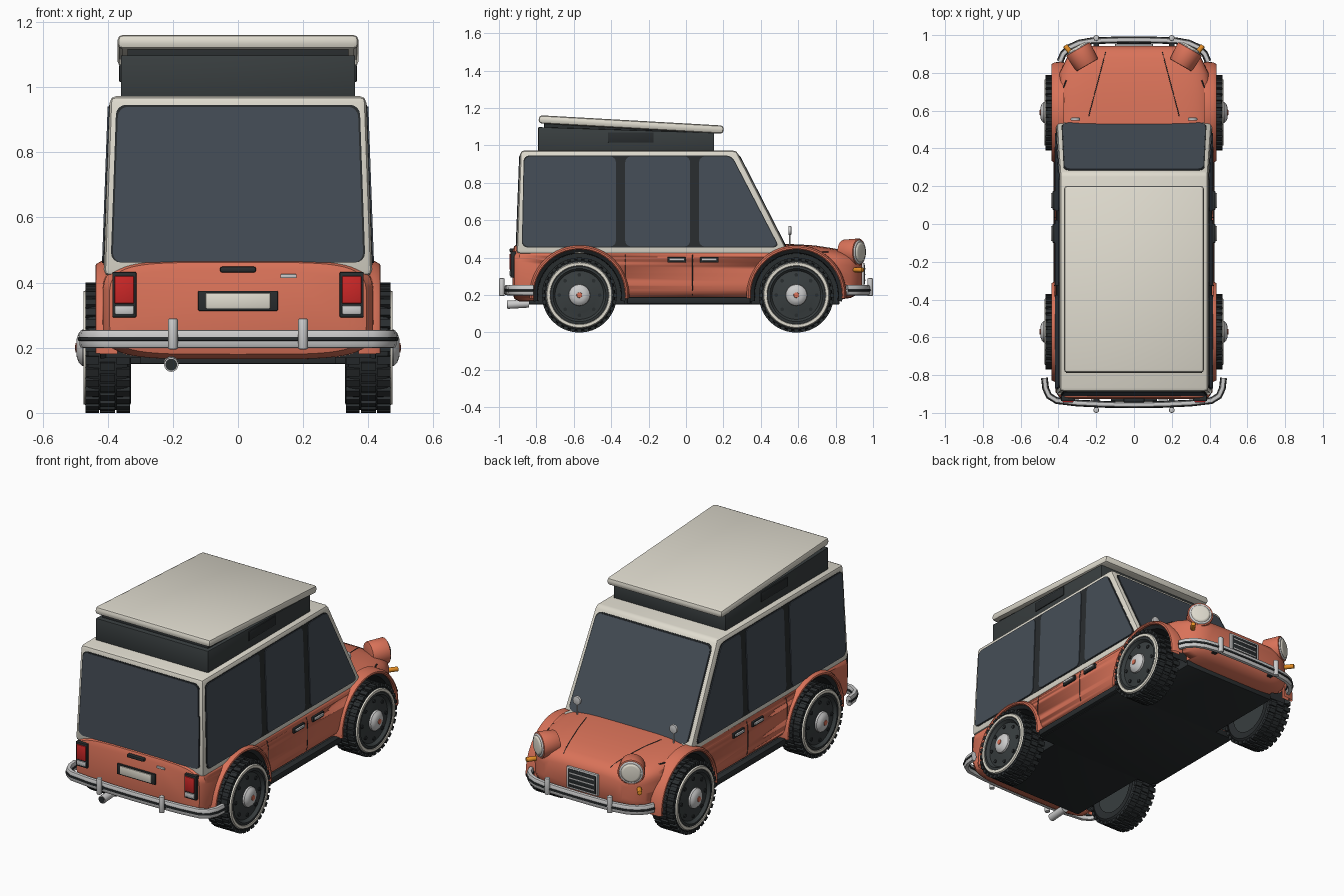
import bpy, bmesh
from math import sin, cos, pi, radians, copysign
from mathutils import Matrix, Vector, Euler

if "Cube" in bpy.data.objects:
    bpy.data.objects.remove(bpy.data.objects["Cube"])

COL = dict(paint=(.70, .17, .10), cream=(.74, .71, .62), glass=(.06, .075, .095), black=(.022, .026, .028),
           rim=(.04, .048, .05), chrome=(.55, .55, .55), red=(.6, .02, .02), amber=(.8, .28, .02))
MAT = {}
for k, c in COL.items():
    MAT[k] = bpy.data.materials.new(k)
    MAT[k].diffuse_color = (*c, 1)


def finish(name, bm, mat, bevel=0, segs=2):
    bmesh.ops.remove_doubles(bm, verts=bm.verts, dist=1e-5)
    bmesh.ops.recalc_face_normals(bm, faces=bm.faces)
    if bevel:
        es = [e for e in bm.edges if len(e.link_faces) == 2 and e.calc_face_angle() > .6]
        bmesh.ops.bevel(bm, geom=es, offset=bevel, segments=segs, affect='EDGES', profile=.5)
    me = bpy.data.meshes.new(name)
    bm.to_mesh(me)
    bm.free()
    ob = bpy.data.objects.new(name, me)
    bpy.context.collection.objects.link(ob)
    me.materials.append(MAT[mat])
    bpy.ops.object.select_all(action='DESELECT')
    ob.select_set(True)
    bpy.context.view_layer.objects.active = ob
    bpy.ops.object.shade_smooth_by_angle(angle=radians(35))
    return ob


def box(name, loc, size, mat, bevel=.004, rot=(0, 0, 0)):
    bm = bmesh.new()
    bmesh.ops.create_cube(bm, size=1, matrix=Matrix.LocRotScale(Vector(loc), Euler(rot), Vector(size)))
    return finish(name, bm, mat, bevel)


def cyl(name, p, q, r, mat, r2=None, bevel=0, n=24):
    p, q = Vector(p), Vector(q)
    bm = bmesh.new()
    m = Matrix.Translation((p + q) / 2) @ (q - p).to_track_quat('Z', 'Y').to_matrix().to_4x4()
    bmesh.ops.create_cone(bm, cap_ends=True, segments=n, radius1=r, radius2=r2 or r, depth=(q - p).length, matrix=m)
    return finish(name, bm, mat, bevel)


def panel(name, pts, fn, th, mat, corner=0, bevel=0):
    """Flat outline with rounded corners, thickened, then mapped into place by fn(u, v, w)."""
    bm = bmesh.new()
    f = bm.faces.new([bm.verts.new((u, v, 0)) for u, v in pts])
    if corner:
        bmesh.ops.bevel(bm, geom=bm.verts[:], offset=corner, segments=4, affect='VERTICES', profile=.5)
    ext = bmesh.ops.extrude_face_region(bm, geom=bm.faces[:])
    bmesh.ops.translate(bm, vec=(0, 0, th), verts=[g for g in ext['geom'] if isinstance(g, bmesh.types.BMVert)])
    for v in bm.verts:
        v.co = fn(*v.co)
    return finish(name, bm, mat, bevel)


def lathe(name, prof, loc, s, mat, a0=0, a1=360, n=48):
    """Spin (x, radius) points about the x axis; s mirrors the side."""
    bm = bmesh.new()
    rings = []
    for i in range(n + 1):
        a = radians(a0 + (a1 - a0) * i / n)
        rings.append([bm.verts.new((s * x, loc[0] + r * cos(a), loc[1] + r * sin(a))) for x, r in prof])
    for A, B in zip(rings, rings[1:]):
        for j in range(len(prof) - 1):
            bm.faces.new((A[j], A[j + 1], B[j + 1], B[j]))
    bmesh.ops.dissolve_degenerate(bm, dist=1e-6, edges=bm.edges)
    return finish(name, bm, mat)


def bar(name, half, z, hh, ht, mat):
    """Sweep a rounded section along a horizontal path mirrored in x."""
    path = [Vector((-x, y, 0)) for x, y in half[:-1]] + [Vector((x, y, 0)) for x, y in reversed(half)]
    bm = bmesh.new()
    rings = []
    for i, p in enumerate(path):
        t = (path[min(i + 1, len(path) - 1)] - path[max(i - 1, 0)]).normalized()
        nrm = Vector((t.y, -t.x, 0))
        ring = []
        for k in range(12):
            c, s = cos(k * pi / 6), sin(k * pi / 6)
            ring.append(bm.verts.new(p + nrm * ht * copysign(abs(c) ** .6, c) + Vector((0, 0, z + hh * copysign(abs(s) ** .6, s)))))
        rings.append(ring)
    for A, B in zip(rings, rings[1:]):
        for k in range(12):
            bm.faces.new((A[k], A[k - 1], B[k - 1], B[k]))
    bm.faces.new(rings[0])
    bm.faces.new(rings[-1])
    return finish(name, bm, mat)


def seam(name, pts, r=.003):
    cu = bpy.data.curves.new(name, 'CURVE')
    cu.dimensions, cu.bevel_depth, cu.bevel_resolution = '3D', r, 1
    sp = cu.splines.new('POLY')
    sp.points.add(len(pts) - 1)
    for p, c in zip(sp.points, pts):
        p.co = (*c, 1)
    cu.materials.append(MAT['black'])
    bpy.context.collection.objects.link(bpy.data.objects.new(name, cu))


# Lower body: stations (y, half width, bottom z, top z), superellipse sections
ST = [(-.927, .35, .21, .44), (-.918, .395, .18, .462), (-.89, .415, .165, .474), (-.5, .422, .163, .474), (.5, .422, .163, .476),
      (.68, .415, .165, .466), (.80, .395, .172, .447), (.88, .355, .185, .428), (.92, .31, .205, .41), (.942, .25, .24, .375)]
N = 4.8


def section(y):
    for a, b in zip(ST, ST[1:]):
        if y <= b[0]:
            t = (y - a[0]) / (b[0] - a[0])
            return [a[i] + (b[i] - a[i]) * t for i in (1, 2, 3)]


def side_x(y, z):
    w, b, t = section(y)
    return w * (1 - abs((z - (b + t) / 2) / ((t - b) / 2)) ** N) ** (1 / N)


def top_z(x, y):
    w, b, t = section(y)
    return (b + t) / 2 + (t - b) / 2 * (1 - abs(x / w) ** N) ** (1 / N)


bm = bmesh.new()
rings = []
for y, w, b, t in ST:
    ring = []
    for k in range(56):
        c, s = cos(2 * pi * k / 56), sin(2 * pi * k / 56)
        ring.append(bm.verts.new((w * copysign(abs(c) ** (2 / N), c), y, (b + t) / 2 + (t - b) / 2 * copysign(abs(s) ** (2 / N), s))))
    rings.append(ring)
for A, B in zip(rings, rings[1:]):
    for k in range(56):
        bm.faces.new((A[k], A[k - 1], B[k - 1], B[k]))
bm.faces.new(rings[0])
bm.faces.new(rings[-1])
body = finish("body_shell", bm, 'paint')
AXLES = dict(rear=-.57, front=.59)
for y in AXLES.values():
    for s in (1, -1):
        cut = cyl("arch_cutter", (s * .295, y, .2), (s * .6, y, .2), .245, 'black', n=64)
        m = body.modifiers.new("arch", 'BOOLEAN')
        m.object, m.operation, m.solver = cut, 'DIFFERENCE', 'EXACT'
        bpy.context.view_layer.objects.active = body
        bpy.ops.object.modifier_apply(modifier=m.name)
        bpy.data.objects.remove(cut)

# Floor pan
box("floor_pan", (0, -.01, .168), (.6, 1.66, .036), 'black')
box("floor_middle", (0, .01, .167), (.8, .68, .034), 'black')

# Cabin shell and glazing
hw = lambda z: .412 - (z - .45) * .036
panel("cabin_shell", [(-.907, .42), (.553, .42), (.27, .973), (-.886, .973)],
      lambda u, v, w: (hw(v) * (2 * w - 1), u, v), 1, 'cream', bevel=.02)
for s, side in ((1, "right"), (-1, "left")):
    at = lambda off: (lambda u, v, w: (s * (hw(v) + off + w), u, v))
    panel("window_surround_" + side, [(-.878, .455), (.5, .455), (.245, .946), (-.868, .946)], at(-.004), .006, 'black', .03)
    panel("rear_window_" + side, [(-.873, .46), (-.375, .46), (-.375, .941), (-.863, .941)], at(-.002), .008, 'glass', .03)
    panel("middle_window_" + side, [(-.325, .46), (.022, .46), (.022, .941), (-.325, .941)], at(-.002), .008, 'glass', .03)
    panel("front_window_" + side, [(.07, .46), (.492, .46), (.242, .941), (.07, .941)], at(-.002), .008, 'glass', .03)
wy = lambda z: .5376 - (z - .45) * .5118
ry = lambda z: -.9059 + (z - .45) * .038
for nm, e, th, mat in (("surround", .006, .005, 'black'), ("glass", 0, .008, 'glass')):
    panel("windscreen_" + nm, [(-.378 - e, .462), (.378 + e, .462), (.366 + e, .94 + e), (-.366 - e, .94 + e)],
          lambda u, v, w: (u, wy(v) - .003 + w, v), th, mat, .03)
    panel("back_window_" + nm, [(-.385 - e, .462), (.385 + e, .462), (.368 + e, .94 + e), (-.368 - e, .94 + e)],
          lambda u, v, w: (u, ry(v) + .003 - w, v), th, mat, .03)

# Roof box with tilted lid
panel("roof_box", [(-.79, .968), (.15, .968), (.15, 1.068), (-.79, 1.098)], lambda u, v, w: (w - .36, u, v), .72, 'rim', bevel=.004)
box("roof_box_inner", (0, -.31, 1.07), (.68, .9, .07), 'black', rot=(-.056, 0, 0))
box("roof_lid", (0, -.293, 1.112), (.74, .99, .044), 'cream', .016, (-.056, 0, 0))

for s, side in ((1, "right"), (-1, "left")):
    box("roof_box_latch_" + side, (s * .36, -.295, 1.043), (.01, .245, .055), 'black')
    # Wheels, arches
    for end, y in AXLES.items():
        c, tag = (y, .2), f"_{end}_{side}"
        lathe("tyre" + tag, [(.335, .13), (.328, .17), (.34, .186), (.36, .191), (.44, .191), (.46, .186), (.472, .17), (.47, .145), (.455, .135)], c, s, 'black')
        bm = bmesh.new()
        for i in range(32):
            for x, ph, w in ((.352, 0, .042), (.40, .5, .046), (.448, 0, .042)):
                R = Matrix.Rotation(2 * pi * (i + ph) / 32, 4, 'X')
                bmesh.ops.create_cube(bm, size=1, matrix=Matrix.Translation((s * x, y, .2)) @ R @
                                      Matrix.Translation((0, 0, .191)) @ Matrix.Diagonal((w, .024, .018, 1)))
        finish("tread" + tag, bm, 'black')
        lathe("whitewall" + tag, [(.468, .155), (.475, .158), (.475, .173), (.468, .176)], c, s, 'cream')
        lathe("rim" + tag, [(.345, 0), (.345, .14), (.455, .15), (.47, .15), (.472, .142), (.455, .13), (.46, .09), (.468, .06), (.468, 0)], c, s, 'rim')
        for i in range(8):
            a = pi * i / 4
            py, pz = y + .108 * cos(a), .2 + .108 * sin(a)
            cyl(f"rim_bolt_{i}" + tag, (s * .45, py, pz), (s * .464, py, pz), .01, 'black', n=10)
        lathe("hubcap" + tag, [(.465, .058), (.478, .056), (.489, .045), (.495, .03), (.497, 0)], c, s, 'chrome', n=32)
        lathe("hub_badge" + tag, [(.493, .016), (.499, .014), (.501, 0)], c, s, 'paint', n=20)
        lathe("arch_liner" + tag, [(.3, 0), (.3, .222), (.405, .225), (.422, .247)], c, s, 'black', -8, 188)
        lathe("arch_flare" + tag, [(.37, .244), (.432, .243), (.438, .249), (.436, .257), (.42, .266), (.37, .268)], c, s, 'paint', -4, 184)
    # Sill, door seams and handles
    box("sill_" + side, (s * .405, .015, .172), (.04, .66, .036), 'black', .006)
    zs = [.2 + .03 * i for i in range(9)]
    for y in (-.325, .035):
        seam(f"door_seam_{side}", [(s * side_x(y, z), y, z) for z in zs], .0022)
    seam("waist_seam_" + side, [(s * side_x(-.85 + .07 * i, .43), -.85 + .07 * i, .43) for i in range(24)], .004)
    for y in (-.05, .125):
        box("door_handle_base_" + side, (s * .424, y, .388), (.014, .1, .03), 'black')
        box("door_handle_" + side, (s * .433, y, .39), (.014, .08, .014), 'chrome')
    # Bonnet seam and mirror
    hp = [(s * (.24 - .09 * i / 8), .57 + .34 * i / 8) for i in range(9)]
    seam("bonnet_seam_" + side, [(x, y, top_z(x, y)) for x, y in hp], .0022)
    cyl("mirror_stalk_" + side, (s * .31, .555, .45), (s * .31, .555, .54), .005, 'chrome', n=10)
    cyl("mirror_head_" + side, (s * .31, .547, .545), (s * .31, .563, .545), .025, 'chrome', bevel=.004)
    # Headlamp pod turned outward
    d, p = Vector((s * .5, .866, 0)), Vector((s * .297, .927, .43))
    cyl("headlamp_pod_" + side, p - d * .1, p, .066, 'paint', .073, .006, 32)
    cyl("headlamp_ring_" + side, p - d * .01, p + d * .006, .068, 'chrome', .062, .003, 32)
    cyl("headlamp_lens_" + side, p, p + d * .014, .06, 'cream', .045, .004, 32)
    cyl("indicator_" + side, (s * .33, .90, .335), (s * .365, .945, .335), .013, 'amber', bevel=.003, n=16)
    # Tail lamps
    box("tail_housing_" + side, (s * .349, -.923, .363), (.074, .03, .14), 'black')
    box("tail_lens_" + side, (s * .349, -.936, .378), (.06, .016, .085), 'red')
    box("reverse_lens_" + side, (s * .349, -.936, .316), (.06, .016, .026), 'chrome')
    # Bumper uprights
    for nm, y in (("front", .985), ("rear", -.985)):
        cyl(f"{nm}_overrider_{side}", (s * .2, y, .195), (s * .2, y, .29), .015, 'chrome', bevel=.005, n=16)
        yy = copysign(.88, y)
        box(f"{nm}_bumper_bracket_{side}", (s * .2, copysign(.93, y), .225), (.03, .08, .025), 'black')

# Bumpers with black strips
front = [(.392, .86), (.375, .9), (.34, .935), (.29, .958), (.22, .97), (.1, .974), (0, .975)]
rear = [(.474, -.815), (.468, -.87), (.45, -.91), (.41, -.935), (.3, -.948), (.15, -.955), (0, -.957)]
for nm, path in (("front", front), ("rear", rear)):
    bar(nm + "_bumper", path, .227, .028, .014, 'chrome')
    bar(nm + "_bumper_strip", path, .227, .008, .018, 'black')

# Tail details: plate, handle, small badge plate, exhaust
box("rear_plate_frame", (0, -.93, .344), (.245, .014, .062), 'black')
box("rear_plate", (0, -.936, .344), (.2, .012, .048), 'cream')
box("tail_handle", (0, -.93, .44), (.11, .03, .018), 'black', .006)
box("tail_trim", (.155, -.928, .42), (.05, .012, .012), 'chrome', .002)
cyl("exhaust_pipe", (-.205, -.955, .148), (-.205, -.84, .155), .022, 'chrome')
cyl("exhaust_bore", (-.205, -.958, .148), (-.205, -.94, .148), .018, 'black')

# Nose grille
box("grille_frame", (0, .943, .31), (.2, .022, .125), 'chrome')
box("grille_panel", (0, .947, .31), (.18, .02, .105), 'black')
for i in range(3):
    box(f"grille_slat_{i}", (0, .955, .28 + .03 * i), (.16, .008, .008), 'chrome', .002)

for m in bpy.data.materials:
    if m.users and not m.is_grease_pencil:
        m.use_nodes = True
        m.node_tree.nodes["Principled BSDF"].inputs["Base Color"].default_value = m.diffuse_color
